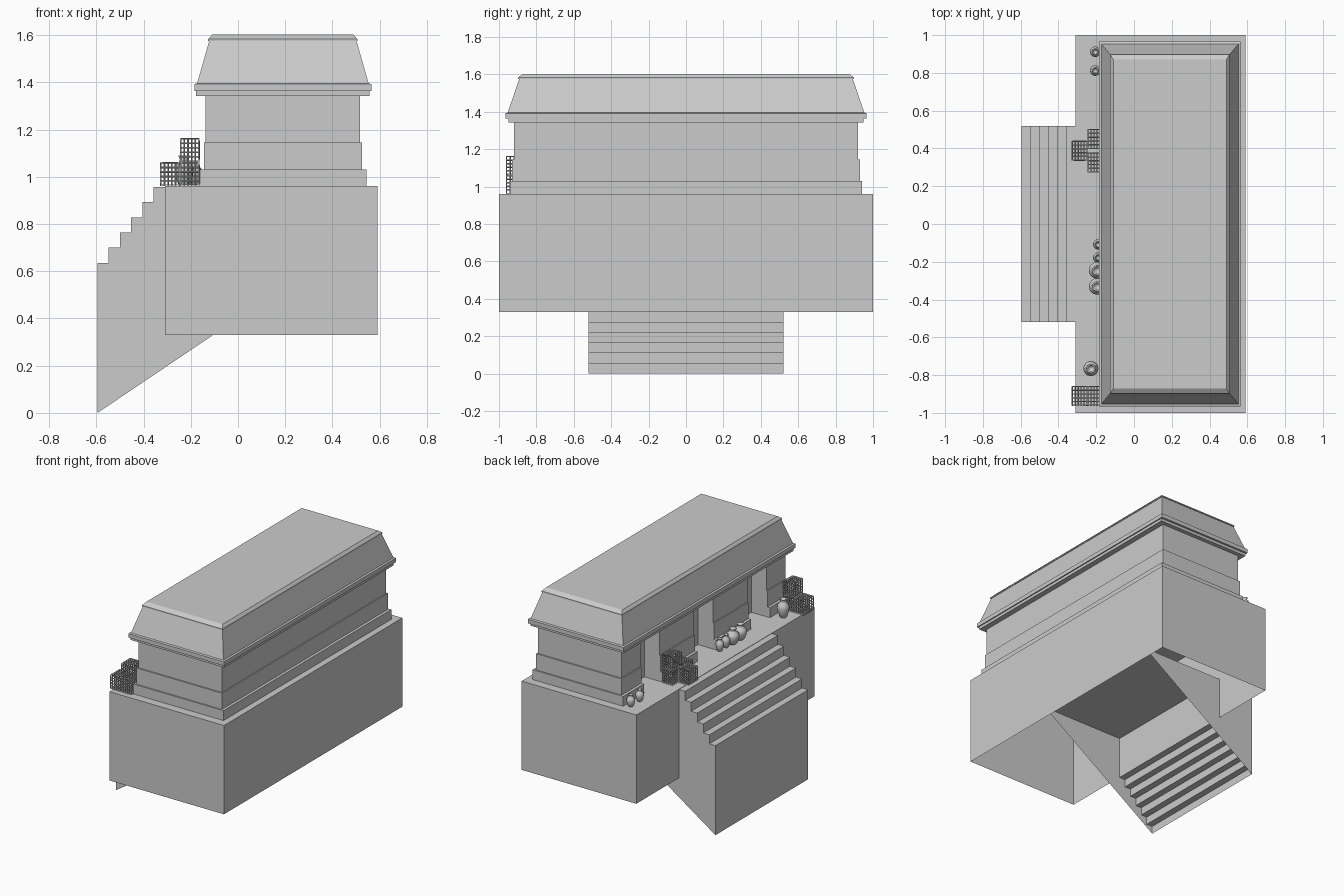
import bpy, bmesh, math

if "Cube" in bpy.data.objects:
    bpy.data.objects.remove(bpy.data.objects["Cube"])

CX = 0.19  # centre line of the hall in x


def finish(name, bm, fix=True):
    if fix:
        bmesh.ops.recalc_face_normals(bm, faces=bm.faces)
    me = bpy.data.meshes.new(name)
    bm.to_mesh(me)
    bm.free()
    ob = bpy.data.objects.new(name, me)
    bpy.context.collection.objects.link(ob)
    return ob


def ring_stack(name, rings, cx=CX, bottom=True):
    """Stack of rectangles (half x, half y, z) bridged into a shell."""
    bm = bmesh.new()
    loops = [[bm.verts.new((cx + sx * hx, sy * hy, z))
              for sx, sy in ((-1, -1), (1, -1), (1, 1), (-1, 1))]
             for hx, hy, z in rings]
    for a, b in zip(loops, loops[1:]):
        for i in range(4):
            j = (i + 1) % 4
            bm.faces.new((a[i], a[j], b[j], b[i]))
    bm.faces.new(loops[-1])
    if bottom:
        bm.faces.new(loops[0][::-1])
    return finish(name, bm)


# Plinth: open underneath
ring_stack("plinth", [(0.45, 1, 0.33), (0.45, 1, 0.96)], cx=0.14, bottom=False)

# Hall walls with stepped footing
walls = ring_stack("hall_walls", [
    (0.355, 0.94, 0.96), (0.355, 0.94, 1.03), (0.335, 0.93, 1.03),
    (0.335, 0.93, 1.145), (0.327, 0.92, 1.145), (0.327, 0.92, 1.35)])

# Three doorways cut into the stair side
bm = bmesh.new()
for y in (-0.6, 0, 0.6):
    res = bmesh.ops.create_cube(bm, size=1)
    for v in res["verts"]:
        v.co = (-0.16 + v.co.x * 0.28, y + v.co.y * 0.21, 1.15 + v.co.z * 0.42)
cutter = finish("door_cutter", bm)
cutter.hide_render = True
cutter.hide_set(True)
cut = walls.modifiers.new("doors", 'BOOLEAN')
cut.operation = 'DIFFERENCE'
cut.solver = 'EXACT'
cut.object = cutter

# Roof with cornice mouldings
ring_stack("roof", [
    (0.367, 0.95, 1.343), (0.367, 0.95, 1.363), (0.375, 0.965, 1.363),
    (0.375, 0.965, 1.392), (0.363, 0.953, 1.396), (0.312, 0.892, 1.575),
    (0.316, 0.898, 1.575), (0.316, 0.898, 1.583), (0.299, 0.87, 1.602)])

# Staircase: treads, matching stepped underside, and two deep side panels
W, N = 0.52, 6
RUN, RISE = 0.285 / N, 0.0645
top = [(-0.595, 0.0)]
under = [(-0.595, 0.0)]
for i in range(N):
    x, z = -0.595 + i * RUN, 0.635 + i * RISE
    top += [(x, z), (x + RUN, z)]
    under += [(x, (i + 1) * RISE * 0.85), (x + RUN, (i + 1) * RISE * 0.85)]
under += [(-0.31, 0.63), (0.34, 0.63)]
bm = bmesh.new()
for path in (top, under):
    strip = [[bm.verts.new((x, s * W, z)) for x, z in path] for s in (-1, 1)]
    for i in range(len(path) - 1):
        bm.faces.new((strip[0][i], strip[0][i + 1], strip[1][i + 1], strip[1][i]))
for s in (-1, 1):
    outline = top + [(-0.31, 0.63), (0.34, 0.63)]
    bm.faces.new([bm.verts.new((x, s * W, z)) for x, z in outline])
bmesh.ops.remove_doubles(bm, verts=bm.verts, dist=0.0005)
finish("staircase", bm)


# Lattice crates
def crate(x, y, z):
    bm = bmesh.new()
    bmesh.ops.create_cube(bm, size=1)
    bmesh.ops.subdivide_edges(bm, edges=bm.edges, cuts=4, use_grid_fill=True)
    for v in bm.verts:
        v.co = (x + v.co.x * 0.078, y + v.co.y * 0.1, z + 0.051 + v.co.z * 0.095)
    ob = finish("lattice_crate", bm)
    wire = ob.modifiers.new("lattice", 'WIREFRAME')
    wire.thickness = 0.007


for pos in ((-0.204, 0.45, 0.96), (-0.204, 0.45, 1.062), (-0.288, 0.388, 0.96),
            (-0.204, 0.325, 0.96), (-0.204, -0.91, 0.96),
            (-0.204, -0.91, 1.062), (-0.288, -0.91, 0.96)):
    crate(*pos)


# Lathed jars: profile as fractions of radius and height
PROFILE = [(0, 0), (0.5, 0), (0.62, 0.06), (0.9, 0.3), (1, 0.52), (0.9, 0.68),
           (0.55, 0.8), (0.45, 0.88), (0.62, 0.97), (0.6, 1), (0.42, 0.98), (0.35, 0.8), (0, 0.75)]


def jar(x, y, r, h, seg=16):
    bm = bmesh.new()
    vs = [bm.verts.new((r * a, 0, h * b)) for a, b in PROFILE]
    es = [bm.edges.new(p) for p in zip(vs, vs[1:])]
    bmesh.ops.spin(bm, geom=vs + es, cent=(0, 0, 0), axis=(0, 0, 1),
                   angle=2 * math.pi, steps=seg)
    bmesh.ops.remove_doubles(bm, verts=bm.verts, dist=0.0002)
    for f in bm.faces:
        f.smooth = True
    finish("jar", bm).location = (x, y, 0.96)


for spec in ((-0.205, 0.912, 0.028, 0.085), (-0.205, 0.812, 0.028, 0.085),
             (-0.19, -0.108, 0.027, 0.09), (-0.19, -0.178, 0.027, 0.09),
             (-0.195, -0.245, 0.044, 0.11), (-0.195, -0.33, 0.044, 0.11),
             (-0.228, -0.765, 0.04, 0.13)):
    jar(*spec)
